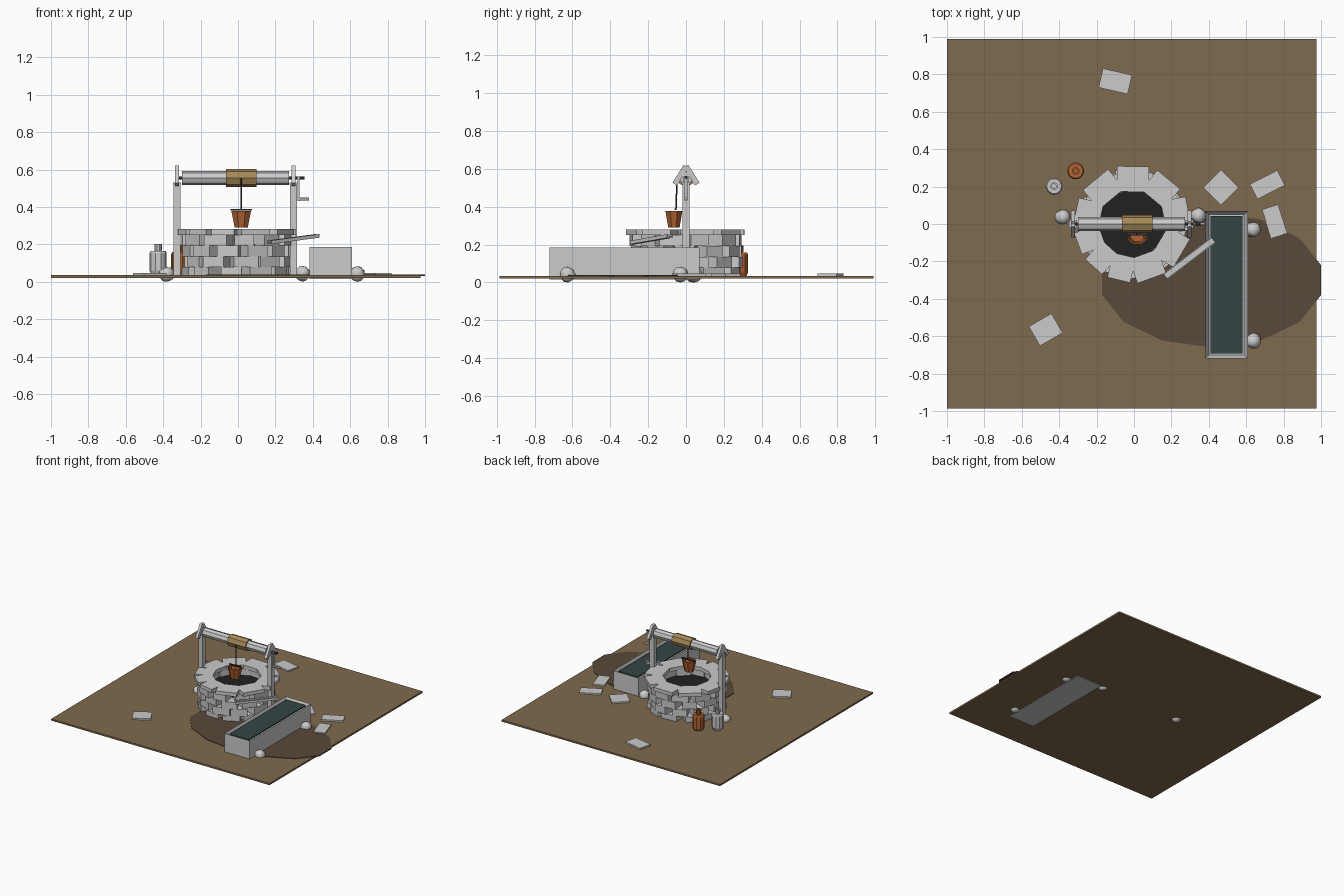
import bpy, bmesh, random
from math import radians, sin, cos, pi, atan2, hypot
from mathutils import Matrix, Vector

random.seed(4)
if "Cube" in bpy.data.objects:
    bpy.data.objects.remove(bpy.data.objects["Cube"])


def material(name, r, g, b):
    lin = [((c / 255 + 0.055) / 1.055) ** 2.4 for c in (r, g, b)] + [1]
    m = bpy.data.materials.new(name)
    m.use_nodes = True
    m.diffuse_color = lin
    m.node_tree.nodes["Principled BSDF"].inputs["Base Color"].default_value = lin
    return m


STONE = material("pale stone", 203, 203, 203)
EARTH = material("earth", 127, 106, 78)
MUD = material("wet mud", 88, 72, 58)
WATER = material("dark water", 51, 70, 68)
VOID = material("well shadow", 33, 33, 33)
CLAY = material("terracotta", 176, 98, 52)
ROPE = material("coiled rope", 166, 138, 88)
IRON = material("dark iron", 52, 50, 50)


def finish(name, bm, mat, smooth=False):
    bmesh.ops.recalc_face_normals(bm, faces=bm.faces)
    me = bpy.data.meshes.new(name)
    bm.to_mesh(me)
    bm.free()
    me.materials.append(mat)
    ob = bpy.data.objects.new(name, me)
    bpy.context.collection.objects.link(ob)
    if smooth:
        bpy.ops.object.select_all(action='DESELECT')
        ob.select_set(True)
        bpy.context.view_layer.objects.active = ob
        bpy.ops.object.shade_smooth_by_angle(angle=radians(40))
    return ob


def add_box(bm, centre, size, rot=Matrix()):
    m = Matrix.Translation(centre) @ rot @ Matrix.Diagonal((*size, 1))
    return bmesh.ops.create_cube(bm, size=1, matrix=m)


def box(name, centre, size, mat, rot=Matrix()):
    bm = bmesh.new()
    add_box(bm, centre, size, rot)
    return finish(name, bm, mat)


def rod(name, a, b, radius, mat, sides=8):
    a, b = Vector(a), Vector(b)
    rot = (b - a).to_track_quat('Z', 'Y').to_matrix().to_4x4()
    bm = bmesh.new()
    bmesh.ops.create_cone(bm, cap_ends=True, segments=sides, radius1=radius, radius2=radius,
                          depth=(b - a).length, matrix=Matrix.Translation((a + b) / 2) @ rot)
    return finish(name, bm, mat)


def lathe(name, profile, centre, mat, sides=10, sx=1, sy=1, turn=0):
    # Revolve (radius, height) points and cap both ends
    bm = bmesh.new()
    rings = [[bm.verts.new((centre[0] + sx * r * cos(turn + 2 * pi * i / sides),
                            centre[1] + sy * r * sin(turn + 2 * pi * i / sides), z))
              for i in range(sides)] for r, z in profile]
    for lo, hi in zip(rings, rings[1:]):
        for i in range(sides):
            j = (i + 1) % sides
            bm.faces.new((lo[i], lo[j], hi[j], hi[i]))
    bm.faces.new(rings[0])
    bm.faces.new(rings[-1])
    return finish(name, bm, mat)


# Ground and mud patch
box("ground", (-0.0125, 0.002, 0.028), (1.975, 1.975, 0.014), EARTH)
lathe("mud_patch", [(1, 0.031), (1, 0.039)], (0.415, -0.3), MUD, 14, 0.6, 0.36, pi / 14)

# Well wall: staggered courses of blocks
WELL = Vector((-0.01, 0, 0))
bm = bmesh.new()
COURSES, BLOCKS, HEIGHT = 4, 11, 0.057
for c in range(COURSES):
    for i in range(BLOCKS):
        a = 2 * pi * (i + 0.5 * (c % 2) + random.uniform(-0.08, 0.08)) / BLOCKS
        rot = Matrix.Rotation(a + random.uniform(-0.06, 0.06), 4, 'Z')
        outer = random.uniform(0.275, 0.292)
        pos = WELL + Vector((cos(a), sin(a), 0)) * (outer - 0.05) + Vector((0, 0, 0.022 + HEIGHT * (c + 0.5)))
        add_box(bm, pos, (0.1, random.uniform(0.10, 0.135), HEIGHT), rot)
finish("well_wall", bm, STONE)

# Rim stones
bm = bmesh.new()
joints = [69, 109, 150, 186, 214, 242, 271, 309, 350, 392, 429]
for a0, a1 in zip(joints, joints[1:]):
    a, half = radians((a0 + a1) / 2), radians((a1 - a0) / 2)
    pos = WELL + Vector((cos(a) * 0.24, sin(a) * 0.24, 0.266))
    add_box(bm, pos, (0.136, 0.5 * sin(half), 0.03), Matrix.Rotation(a, 4, 'Z'))
finish("well_rim", bm, STONE)
lathe("well_depth", [(0.21, 0.19), (0.21, 0.2)], WELL, VOID, 12)

# Posts with peaked caps
for side, x in (("right", -0.326), ("left", 0.297)):
    box(side + "_post", (x, 0, 0.28), (0.038, 0.038, 0.5), STONE)
    bm = bmesh.new()
    for s in (-1, 1):
        add_box(bm, (x, s * 0.03, 0.567), (0.021, 0.028, 0.112), Matrix.Rotation(s * radians(32), 4, 'X'))
    add_box(bm, (x, 0, 0.525), (0.042, 0.045, 0.012))
    add_box(bm, (x, 0, 0.555), (0.021, 0.03, 0.06))
    finish(side + "_post_cap", bm, STONE)

# Windlass: roller, rope coil, axle and crank
Z = 0.555
rod("roller", (-0.3, 0, Z), (0.272, 0, Z), 0.037, STONE)
rod("rope_coil", (-0.065, 0, Z), (0.1, 0, Z), 0.048, ROPE)
rod("axle", (-0.32, 0, Z), (0.355, 0, Z), 0.009, IRON, 6)
box("crank_arm", (0.323, 0, 0.497), (0.01, 0.018, 0.13), STONE)
rod("crank_handle", (0.318, 0, 0.443), (0.38, 0, 0.443), 0.009, STONE, 6)

# Hanging bucket
BUCKET = (0.017, -0.064)
lathe("bucket", [(0.038, 0.29), (0.057, 0.378), (0.049, 0.378), (0.038, 0.32)], BUCKET, CLAY, 8, 1, 0.85, pi / 8)
box("bucket_bar", (BUCKET[0], -0.055, 0.386), (0.115, 0.012, 0.008), IRON)
rod("rope", (BUCKET[0], -0.053, 0.386), (BUCKET[0], -0.047, Z), 0.004, IRON, 6)

# Trough with sunken top, and its water
bm = bmesh.new()
add_box(bm, (0.495, -0.325, 0.1), (0.228, 0.79, 0.17))
bm.faces.ensure_lookup_table()
top = max(bm.faces, key=lambda f: f.calc_center_median().z)
bmesh.ops.inset_region(bm, faces=[top], thickness=0.028)
bmesh.ops.translate(bm, verts=top.verts, vec=(0, 0, -0.05))
finish("trough", bm, STONE)
box("trough_water", (0.495, -0.325, 0.172), (0.172, 0.734, 0.009), WATER)

# Sloping channel from the well to the trough
start, end = Vector((0.168, -0.28, 0.206)), Vector((0.425, -0.085, 0.24))
span = end - start
rot = Matrix.Rotation(atan2(span.y, span.x), 4, 'Z') @ \
    Matrix.Rotation(-atan2(span.z, hypot(span.x, span.y)), 4, 'Y')
bm = bmesh.new()
add_box(bm, (start + end) / 2, (span.length, 0.036, 0.008), rot)
for s in (-1, 1):
    add_box(bm, (start + end) / 2 + rot @ Vector((0, s * 0.016, 0.006)), (span.length, 0.006, 0.018), rot)
finish("channel", bm, STONE)

# Jars
PROFILE = [(0.034, 0.034), (0.046, 0.06), (0.046, 0.155), (0.04, 0.165), (0.019, 0.165), (0.021, 0.203),
           (0.012, 0.203), (0.012, 0.17)]
lathe("stone_jar", PROFILE, (-0.427, 0.202), STONE)
lathe("clay_jar", [(r, z - 0.007) for r, z in PROFILE], (-0.312, 0.284), CLAY)

# Loose paving slabs: x, y, width, depth, turn
SLABS = [(-0.1, 0.763, 0.16, 0.105, -13), (-0.472, -0.565, 0.14, 0.12, 30), (0.465, 0.195, 0.135, 0.135, 45),
         (0.713, 0.21, 0.165, 0.09, 27), (0.752, 0.015, 0.09, 0.16, 18)]
for i, (x, y, w, d, turn) in enumerate(SLABS):
    box(f"slab_{i + 1}", (x, y, 0.04), (w, d, 0.014), STONE, Matrix.Rotation(radians(turn), 4, 'Z'))

# Round boulders
BOULDERS = [(-0.382, 0.038), (0.345, 0.045), (0.637, -0.03), (0.637, -0.625)]
for i, (x, y) in enumerate(BOULDERS):
    bm = bmesh.new()
    bmesh.ops.create_icosphere(bm, subdivisions=2, radius=0.042)
    for v in bm.verts:
        v.co *= random.uniform(0.9, 1.05)
    low = min(v.co.z for v in bm.verts)
    bmesh.ops.translate(bm, verts=bm.verts, vec=(x, y, -low))
    finish(f"boulder_{i + 1}", bm, STONE, smooth=True)
